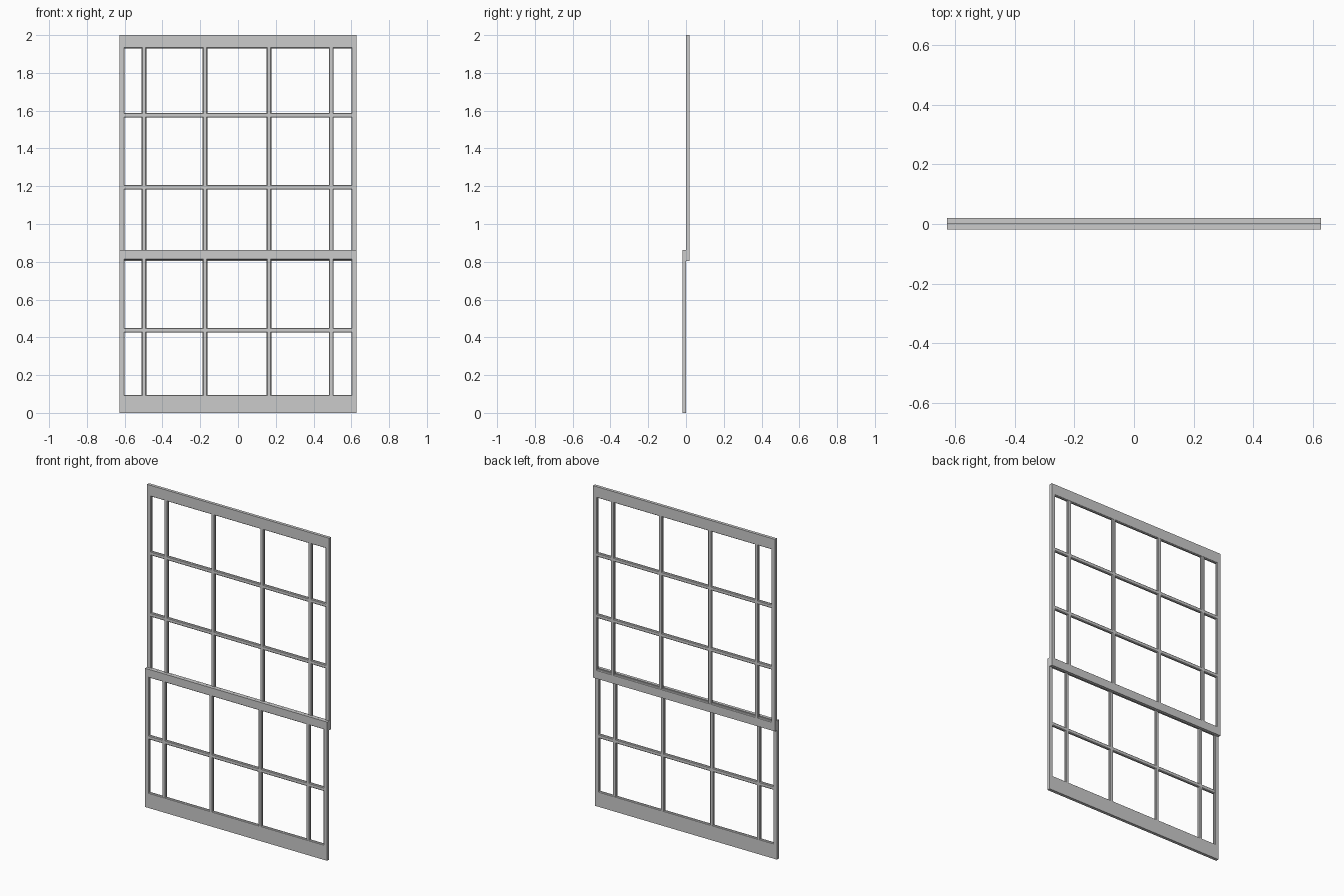
import bpy
import bmesh

cube = bpy.data.objects.get("Cube")
if cube:
    bpy.data.objects.remove(cube, do_unlink=True)

grey = bpy.data.materials.new("painted light grey")
grey.use_nodes = True
colour = (0.6, 0.6, 0.6, 1)
grey.diffuse_color = colour
grey.node_tree.nodes["Principled BSDF"].inputs["Base Color"].default_value = colour

HALF, INNER = 0.627, 0.604      # outer and inner half widths of a sash
DEPTH = 0.019
BAR, LIP = 0.025, 0.004         # glazing bar width and its chamfer
BEAD = BAR / 2 - LIP            # how far a bead's centre sits inside the frame
COLUMNS = (-0.498, -0.175, 0.164, 0.494)


def finish(name, bm):
    bmesh.ops.recalc_face_normals(bm, faces=bm.faces)
    mesh = bpy.data.meshes.new(name)
    bm.to_mesh(mesh)
    bm.free()
    mesh.materials.append(grey)
    obj = bpy.data.objects.new(name, mesh)
    bpy.context.collection.objects.link(obj)


def box(name, x0, x1, y0, z0, z1):
    bm = bmesh.new()
    bmesh.ops.create_cube(bm, size=1)
    for v in bm.verts:
        v.co.x = x1 if v.co.x > 0 else x0
        v.co.y = y0 + DEPTH if v.co.y > 0 else y0
        v.co.z = z1 if v.co.z > 0 else z0
    finish(name, bm)


def glazing_bar(name, centre, start, end, y0, upright):
    """Bar with chamfered edges towards the front and back."""
    w, n = BAR / 2, BAR / 2 - LIP
    ya, yb = y0 + 0.001, y0 + DEPTH - 0.001
    profile = [(-n, ya), (n, ya), (w, ya + LIP), (w, yb - LIP),
               (n, yb), (-n, yb), (-w, yb - LIP), (-w, ya + LIP)]
    bm = bmesh.new()
    rings = []
    for t in (start, end):
        rings.append([bm.verts.new((centre + c, y, t) if upright else (t, y, centre + c))
                      for c, y in profile])
    for i in range(len(profile)):
        j = (i + 1) % len(profile)
        bm.faces.new((rings[0][i], rings[0][j], rings[1][j], rings[1][i]))
    for ring in rings:
        bm.faces.new(ring)
    finish(name, bm)


def sash(name, y0, bottom, rail_low, rail_high, top, rows):
    # Rails run between the stiles at the bottom and across them at the top
    box(name + "_top_rail", -HALF, HALF, y0, rail_high, top)
    box(name + "_bottom_rail", -INNER, INNER, y0, bottom, rail_low)
    for side, x0, x1 in (("right", -HALF, -INNER), ("left", INNER, HALF)):
        box(f"{name}_{side}_stile", x0, x1, y0, bottom, rail_high)
    # Chamfered beads around the opening
    for side, x in (("right", -INNER - BEAD), ("left", INNER + BEAD)):
        glazing_bar(f"{name}_{side}_bead", x, rail_low, rail_high, y0, True)
    for side, z in (("bottom", rail_low - BEAD), ("top", rail_high + BEAD)):
        glazing_bar(f"{name}_{side}_bead", z, -INNER, INNER, y0, False)
    # Glazing bars
    for i, x in enumerate(COLUMNS, 1):
        glazing_bar(f"{name}_upright_bar_{i}", x, rail_low, rail_high, y0, True)
    for i, z in enumerate(rows, 1):
        glazing_bar(f"{name}_cross_bar_{i}", z, -INNER, INNER, y0, False)


sash("lower_sash", -DEPTH, 0, 0.091, 0.814, 0.863, (0.438,))
sash("upper_sash", 0.0005, 0.805, 0.856, 1.934, 2, (1.194, 1.576))
